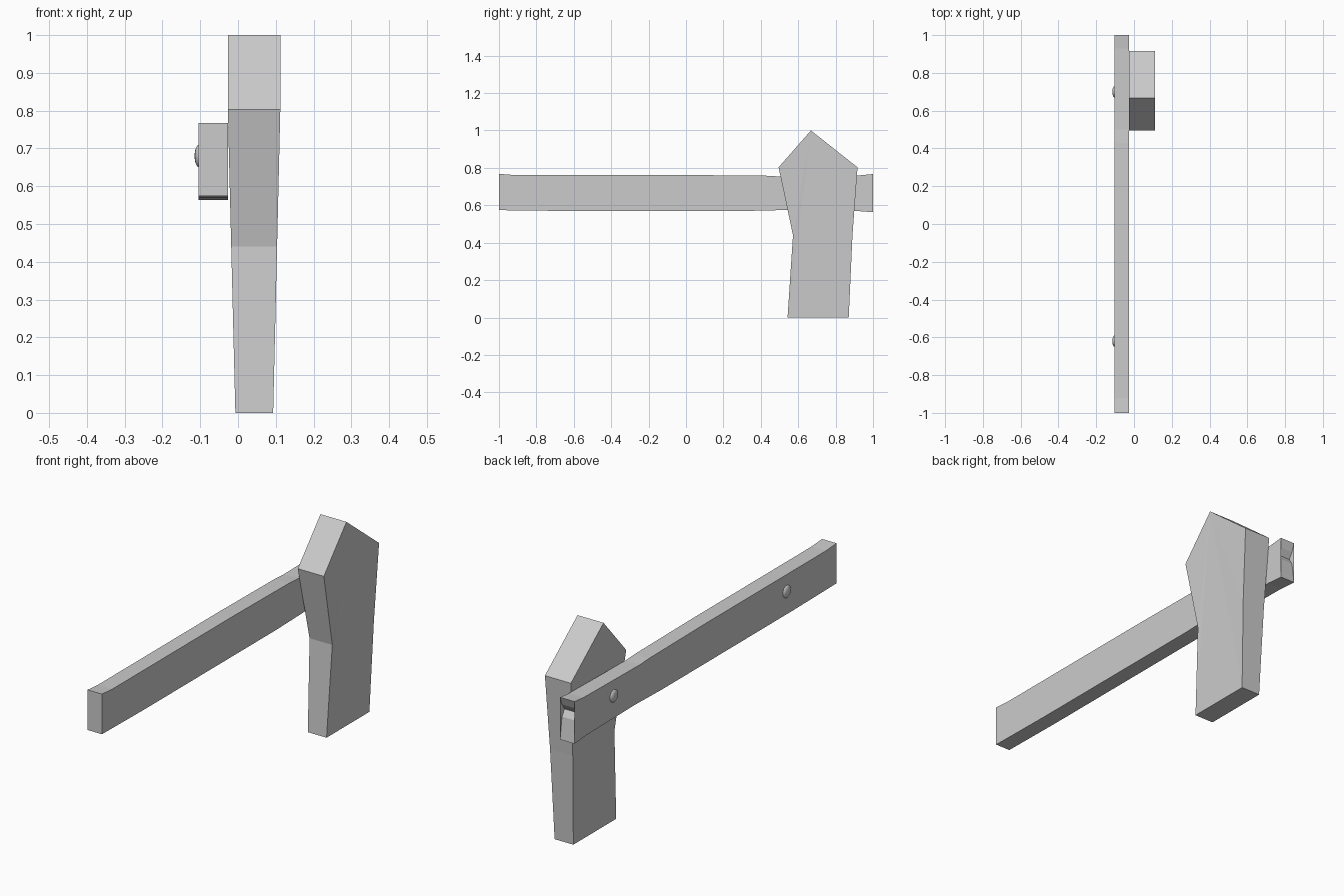
import bpy, bmesh
from mathutils import Matrix

if "Cube" in bpy.data.objects:
    bpy.data.objects.remove(bpy.data.objects["Cube"])


def finish(name, bm):
    bmesh.ops.recalc_face_normals(bm, faces=bm.faces)
    mesh = bpy.data.meshes.new(name)
    bm.to_mesh(mesh)
    bm.free()
    obj = bpy.data.objects.new(name, mesh)
    bpy.context.collection.objects.link(obj)
    return obj


def slab(name, profile, left, right):
    """Extrude a (y, z) outline between x = left(z) and x = right(z)."""
    bm = bmesh.new()
    a = [bm.verts.new((left(z), y, z)) for y, z in profile]
    b = [bm.verts.new((right(z), y, z)) for y, z in profile]
    n = len(profile)
    caps = [bm.faces.new(a), bm.faces.new(b[::-1])]
    for i in range(n):
        j = (i + 1) % n
        bm.faces.new((a[i], b[i], b[j], a[j]))
    bmesh.ops.triangulate(bm, faces=caps)
    return finish(name, bm)


# Upright post: pointed top, waisted sides, thinner towards the foot
post = [(0.543, 0), (0.87, 0), (0.89, 0.44), (0.917, 0.803),
        (0.668, 1.0), (0.495, 0.803), (0.572, 0.44)]
taper = lambda z: min(z / 0.803, 1)
slab("post", post,
     lambda z: -0.007 - 0.02 * taper(z),
     lambda z: 0.093 + 0.019 * taper(z))

# Long crossbar board with slightly worn edges and a notched end
board = [(-1, 0.574), (-0.67, 0.57), (0.33, 0.57), (0.54, 0.575), (0.91, 0.57),
         (1, 0.563), (0.985, 0.668), (0.966, 0.698), (0.985, 0.727), (1, 0.767),
         (0.93, 0.76), (0.5, 0.754), (0.43, 0.758), (0, 0.762), (-0.92, 0.762),
         (-1, 0.768)]
slab("crossbar", board, lambda z: -0.104, lambda z: -0.027)

# Domed nail heads on the outer side of the board
for i, y in enumerate((-0.62, 0.70)):
    bm = bmesh.new()
    bmesh.ops.create_uvsphere(
        bm, u_segments=16, v_segments=10, radius=1,
        matrix=Matrix.Translation((-0.103, y, 0.68)) @ Matrix.Diagonal((0.012, 0.03, 0.03, 1)))
    nail = finish(f"nail_head_{i + 1}", bm)
    nail.data.shade_smooth()
